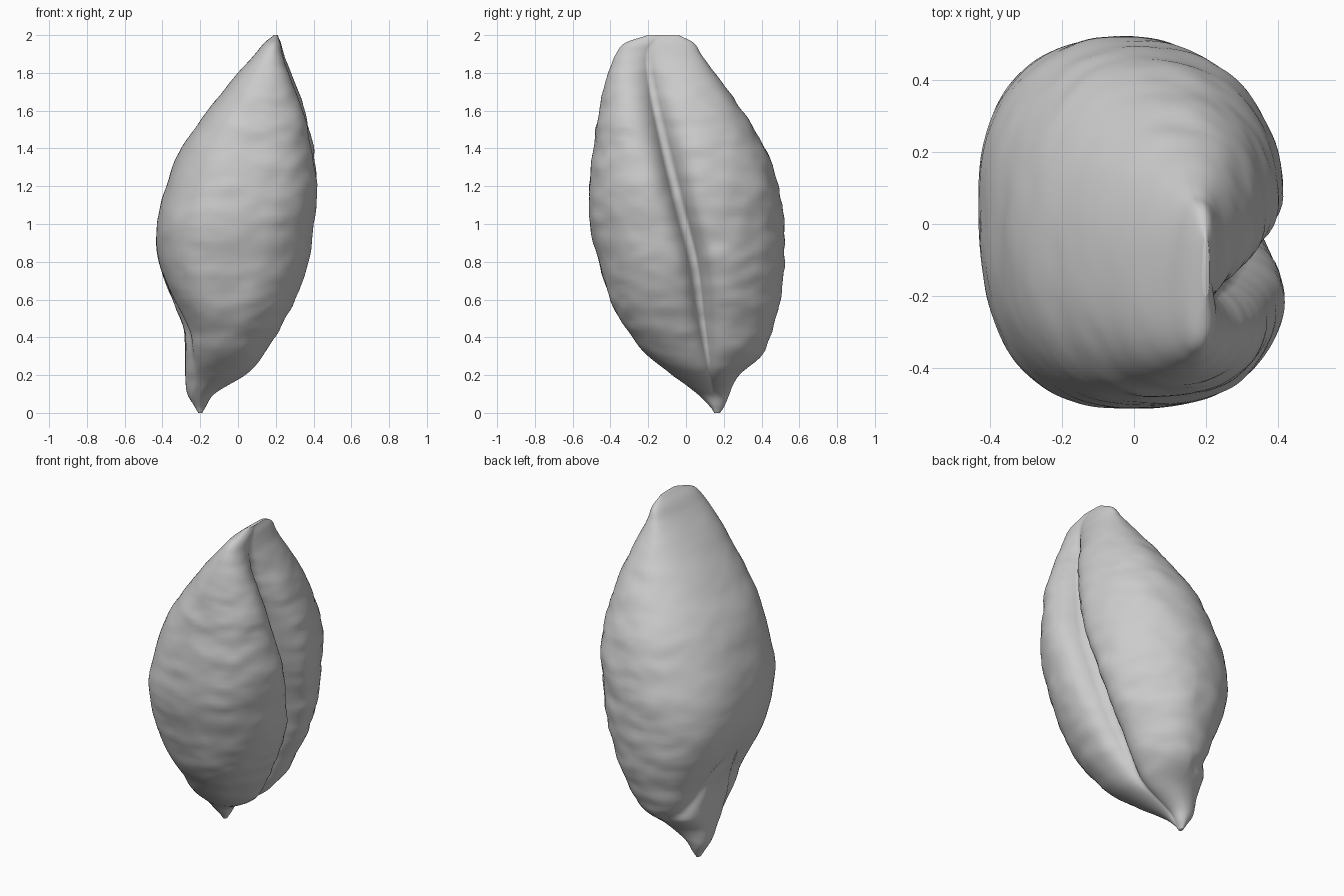
import bpy, bmesh, math
from mathutils import Vector, noise

if "Cube" in bpy.data.objects:
    bpy.data.objects.remove(bpy.data.objects["Cube"], do_unlink=True)

# Outline of the kernel: height, x min, x max, y min, y max
OUTLINE = [
    (0.00, -0.21, -0.19, 0.15, 0.18),
    (0.03, -0.23, -0.17, 0.13, 0.20),
    (0.10, -0.27, -0.12, 0.06, 0.23),
    (0.20, -0.28, 0.04, -0.07, 0.28),
    (0.30, -0.28, 0.13, -0.20, 0.40),
    (0.45, -0.29, 0.22, -0.32, 0.46),
    (0.60, -0.35, 0.30, -0.40, 0.50),
    (0.80, -0.42, 0.37, -0.46, 0.52),
    (1.00, -0.43, 0.40, -0.51, 0.52),
    (1.20, -0.38, 0.42, -0.51, 0.49),
    (1.40, -0.30, 0.40, -0.49, 0.42),
    (1.60, -0.16, 0.36, -0.46, 0.30),
    (1.80, 0.00, 0.29, -0.41, 0.15),
    (1.90, 0.09, 0.25, -0.37, 0.08),
    (1.96, 0.14, 0.23, -0.32, 0.04),
    (2.00, 0.19, 0.21, -0.20, -0.04),
]
# Crease: height, y position, depth, width
CREASE = [
    (0.00, 0.16, 0.00, 0.03), (0.20, 0.13, 0.04, 0.04),
    (0.50, 0.09, 0.15, 0.05), (0.80, 0.05, 0.20, 0.05),
    (1.10, -0.03, 0.20, 0.05), (1.40, -0.11, 0.18, 0.06),
    (1.75, -0.19, 0.10, 0.08), (1.92, -0.20, 0.03, 0.08),
    (2.00, -0.14, 0.00, 0.08),
]
# Fullness of the four corners: height, left back, right back, right front, left front
CORNERS = [
    (0.0, 2.1, 2.1, 2.1, 2.1), (0.2, 2.0, 2.2, 2.3, 2.2),
    (0.6, 1.9, 2.4, 3.1, 2.5), (0.9, 2.0, 2.3, 2.7, 2.5),
    (1.3, 2.3, 2.1, 2.4, 2.4), (1.7, 2.6, 2.1, 2.3, 2.3),
    (2.0, 2.8, 2.2, 2.3, 2.3),
]


def sample(table, z):
    """Smooth curve through a table whose first column is height."""
    i = max(k for k in range(len(table) - 1) if table[k][0] <= z or k == 0)
    a, b = table[i], table[i + 1]
    before, after = table[max(i - 1, 0)], table[min(i + 2, len(table) - 1)]
    h = b[0] - a[0]
    t = (z - a[0]) / h
    out = []
    for c in range(1, len(a)):
        m0 = (b[c] - before[c]) / (b[0] - before[0]) * h
        m1 = (after[c] - a[c]) / (after[0] - a[0]) * h
        out.append((2*t**3 - 3*t**2 + 1) * a[c] + (t**3 - 2*t**2 + t) * m0
                   + (3*t**2 - 2*t**3) * b[c] + (t**3 - t**2) * m1)
    return out


def signed_power(v, p):
    return math.copysign(abs(v) ** p, v)


def kernel_point(z, angle):
    x0, x1, y0, y1 = sample(OUTLINE, z)
    crease_y, depth, width = sample(CREASE, z)
    c, s = math.cos(angle), math.sin(angle)
    roundness = 2 / sample(CORNERS, z)[int(angle // (math.pi / 2))]
    rx, ry = (x1 - x0) / 2, (y1 - y0) / 2
    size = min(1, rx / 0.25)
    x = (x0 + x1) / 2 + rx * signed_power(c, roundness)
    # The lobes meet at the crease, the back bulges along a slanted keel
    middle = (y0 + y1) / 2
    ridge_y = crease_y if c > 0 else crease_y + 0.05 * size
    y = middle + ry * signed_power(s, roundness)
    y += (ridge_y - middle) * (1 - abs(s))
    # Deep fold between the two lobes
    if c > 0:
        x += 0.02 * c * size
        x -= depth * math.exp(-abs(y - crease_y) / width) * min(1, 3 * c)
    # Shield-shaped fold around the germ
    elif z < 0.72:
        fade = min(1, z / 0.25) * min(1, (0.72 - z) / 0.15) * min(1, -4 * c)
        back_fold = 0.05 + 0.83 * (0.7 - z)
        front_fold = -0.08 + 0.13 * ((z - 0.42) / 0.28) ** 2
        dent = 0.018 * fade * max(math.exp(-((y - f) / 0.05) ** 2)
                                  for f in (back_fold, front_fold))
        x -= dent * c
        y -= dent * s
    # Fine wrinkles, stretched around the kernel
    bump = (noise.noise(Vector((x * 4, y * 4, z * 11)))
            + 0.6 * noise.noise(Vector((x * 9, y * 9, z * 20))))
    amount = (0.009 if c > 0 else 0.009 + 0.005 * c) * size * bump
    return Vector((x + amount * c, y + amount * s, z))


# Kernel body as stacked rings
ROWS, SEGMENTS = 120, 160
bm = bmesh.new()
rings = []
for r in range(ROWS + 1):
    z = 1 - math.cos(math.pi * r / ROWS)
    rings.append([bm.verts.new(kernel_point(z, 2 * math.pi * k / SEGMENTS))
                  for k in range(SEGMENTS)])
for low, high in zip(rings, rings[1:]):
    for k in range(SEGMENTS):
        n = (k + 1) % SEGMENTS
        bm.faces.new((low[k], low[n], high[n], high[k]))
# Close both tips
bm.faces.new(list(reversed(rings[0])))
bm.faces.new(rings[-1])
bmesh.ops.recalc_face_normals(bm, faces=bm.faces)
for face in bm.faces:
    face.smooth = True
mesh = bpy.data.meshes.new("grain_kernel")
bm.to_mesh(mesh)
bm.free()
kernel = bpy.data.objects.new("grain_kernel", mesh)
bpy.context.collection.objects.link(kernel)

# Plain grey husk
husk = bpy.data.materials.new("husk_grey")
husk.use_nodes = True
colour = (0.6, 0.6, 0.6, 1)
husk.diffuse_color = colour
husk.node_tree.nodes["Principled BSDF"].inputs["Base Color"].default_value = colour
mesh.materials.append(husk)
